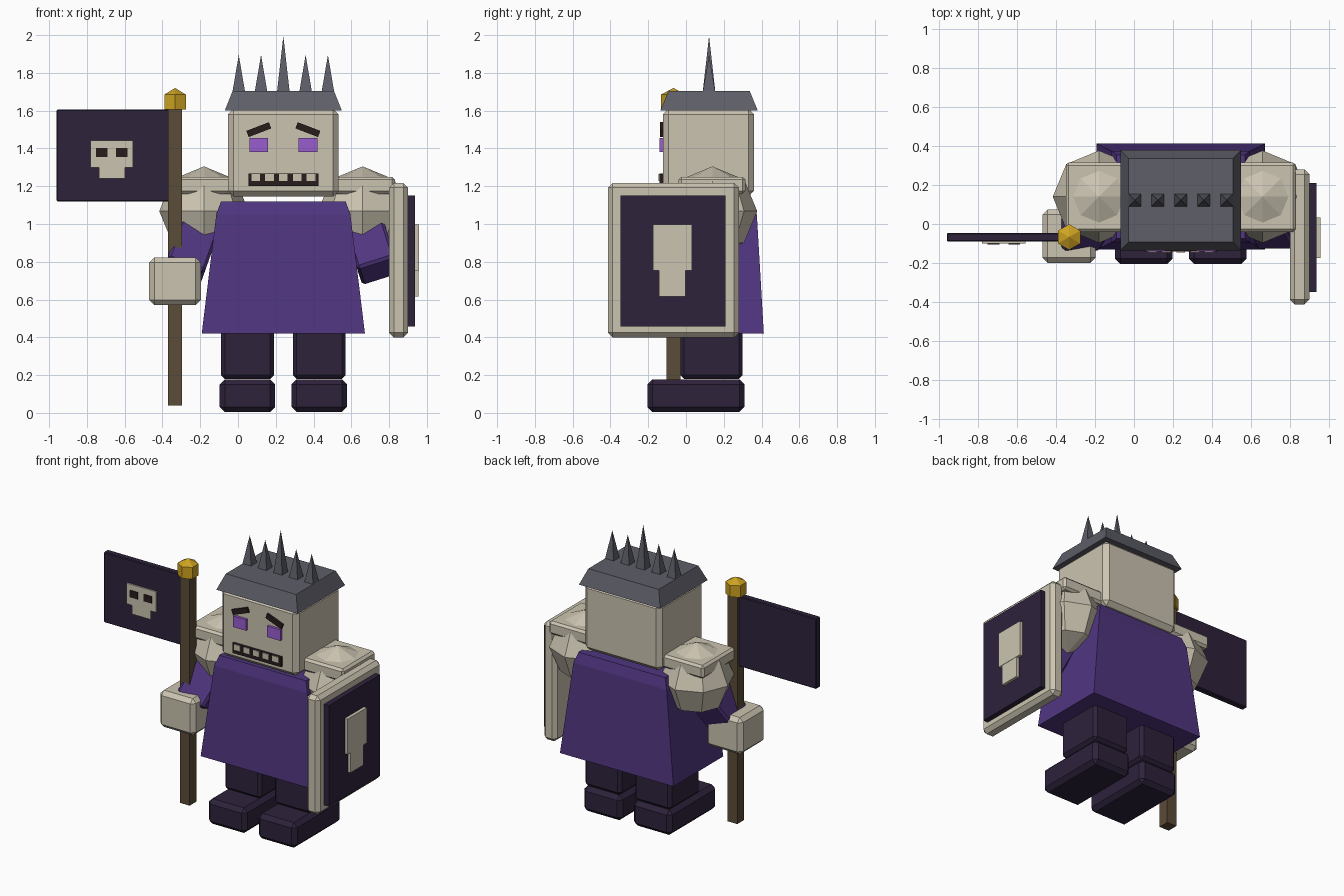
import bpy, bmesh, math
from mathutils import Vector, Matrix

cube = bpy.data.objects.get("Cube")
if cube:
    bpy.data.objects.remove(cube, do_unlink=True)


def material(name, r, g, b):
    m = bpy.data.materials.new(name)
    m.use_nodes = True
    m.diffuse_color = (r, g, b, 1)
    m.node_tree.nodes["Principled BSDF"].inputs["Base Color"].default_value = (r, g, b, 1)
    return m


BONE = material("bone", 0.60, 0.55, 0.44)
PURPLE = material("purple_cloth", 0.08, 0.036, 0.215)
DARK = material("dark_plum", 0.027, 0.016, 0.044)
IRON = material("iron_grey", 0.11, 0.112, 0.138)
WOOD = material("brown_wood", 0.105, 0.072, 0.04)
GOLD = material("gold", 0.62, 0.37, 0.016)
VIOLET = material("bright_violet", 0.32, 0.11, 0.63)
BLACK = material("brown_black", 0.022, 0.012, 0.012)

MID = 0.24    # centre line of the body
DEPTH = 0.14  # middle of the body in y


def finish(name, bm, mat, matrix=None):
    bmesh.ops.recalc_face_normals(bm, faces=bm.faces)
    me = bpy.data.meshes.new(name)
    bm.to_mesh(me)
    bm.free()
    me.materials.append(mat)
    ob = bpy.data.objects.new(name, me)
    if matrix:
        ob.matrix_world = matrix
    bpy.context.collection.objects.link(ob)
    return ob


def block(name, mat, x, y, z, bevel=0.0, tilt=None):
    """Box between ranges, with chamfered edges and an optional rotation."""
    bm = bmesh.new()
    bmesh.ops.create_cube(bm, size=1)
    size = [r[1] - r[0] for r in (x, y, z)]
    bmesh.ops.scale(bm, vec=size, verts=bm.verts)
    if bevel:
        bmesh.ops.bevel(bm, geom=bm.edges[:], offset=bevel, segments=1, affect='EDGES')
    centre = Vector([(r[0] + r[1]) / 2 for r in (x, y, z)])
    return finish(name, bm, mat, Matrix.Translation(centre) @ (tilt or Matrix()))


def loft(name, mat, centre, rings):
    """Stack of rectangles given as (z, half width, half depth)."""
    bm = bmesh.new()
    loops = []
    for z, w, d in rings:
        loops.append([bm.verts.new((centre[0] + sx * w, centre[1] + sy * d, z))
                      for sx, sy in ((-1, -1), (1, -1), (1, 1), (-1, 1))])
    bm.faces.new(loops[0])
    bm.faces.new(loops[-1])
    for a, b in zip(loops, loops[1:]):
        for i in range(4):
            j = (i + 1) % 4
            bm.faces.new((a[i], a[j], b[j], b[i]))
    return finish(name, bm, mat)


def cone(name, mat, sides, r1, r2, z0, z1, x, y, turn=0.0):
    bm = bmesh.new()
    bmesh.ops.create_cone(bm, cap_ends=True, segments=sides, radius1=r1, radius2=r2, depth=z1 - z0)
    return finish(name, bm, mat, Matrix.Translation((x, y, (z0 + z1) / 2)) @ Matrix.Rotation(turn, 4, 'Z'))


def arm(name, start, end, width):
    start, end = Vector(start), Vector(end)
    bm = bmesh.new()
    bmesh.ops.create_cube(bm, size=1)
    bmesh.ops.scale(bm, vec=(width, width, (end - start).length), verts=bm.verts)
    bmesh.ops.bevel(bm, geom=bm.edges[:], offset=0.015, segments=1, affect='EDGES')
    down = (start - end).normalized()
    side = Vector((0, 1, 0)).cross(down).normalized()
    rot = Matrix((side, down.cross(side), down)).transposed().to_4x4()
    finish(name, bm, PURPLE, Matrix.Translation((start + end) / 2) @ rot)


# Tunic
loft("tunic", PURPLE, (MID, DEPTH),
     [(0.42, 0.432, 0.272), (1.05, 0.355, 0.235), (1.12, 0.33, 0.215)])

# Legs, feet and shoulder armour
for side, s in (("right", -1), ("left", 1)):
    x = MID + s * 0.19
    block(side + "_leg", DARK, (x - 0.14, x + 0.14), (-0.03, 0.30), (0.18, 0.55), 0.02)
    block(side + "_foot", DARK, (x - 0.147, x + 0.147), (-0.205, 0.31), (0.005, 0.178), 0.027)
    x = MID + s * 0.42
    bm = bmesh.new()
    bmesh.ops.create_uvsphere(bm, u_segments=8, v_segments=4, radius=0.237)
    finish(side + "_shoulder_ball", bm, BONE, Matrix.Translation((x, DEPTH, 1.068)))
    block(side + "_shoulder_plate", BONE, (x - 0.17, x + 0.17), (-0.04, 0.315), (1.16, 1.25), 0.015)

# Arms and hand
arm("right_arm", (-0.18, 0.13, 1.05), (-0.29, -0.05, 0.74), 0.21)
arm("left_arm", (0.65, 0.13, 1.05), (0.745, -0.04, 0.75), 0.21)
block("right_hand", BONE, (-0.47, -0.197), (-0.2, 0.075), (0.57, 0.823), 0.027)

# Head and face
block("head", BONE, (MID - 0.293, MID + 0.293), (-0.123, 0.36), (1.145, 1.61), 0.03)
for side, s in (("right", -1), ("left", 1)):
    x = MID + s * 0.13
    block(side + "_eye", VIOLET, (x - 0.05, x + 0.05), (-0.14, -0.115), (1.38, 1.456))
    block(side + "_brow", BLACK, (x - 0.064, x + 0.064), (-0.137, -0.115), (1.482, 1.517),
          tilt=Matrix.Rotation(s * math.radians(21), 4, 'Y'))
block("mouth", BLACK, (MID - 0.185, MID + 0.185), (-0.14, -0.115), (1.2, 1.268))
for i in range(5):
    x = MID + (i - 2) * 0.073
    block(f"tooth_{i + 1}", BONE, (x - 0.023, x + 0.023), (-0.146, -0.13), (1.228, 1.266))

# Crown
loft("crown_band", IRON, (MID, 0.122), [(1.6, 0.31, 0.258), (1.705, 0.268, 0.215)])
for i in range(5):
    top = 1.995 if i == 2 else 1.895
    cone(f"crown_spike_{i + 1}", IRON, 4, 0.047, 0, 1.70, top,
         MID + (i - 2) * 0.118, 0.122, math.pi / 4)

# Banner
POLE_X, POLE_Y = -0.333, -0.067
block("banner_pole", WOOD, (POLE_X - 0.037, POLE_X + 0.037), (POLE_Y - 0.037, POLE_Y + 0.037), (0.04, 1.62))
cone("finial_body", GOLD, 6, 0.066, 0.066, 1.605, 1.685, POLE_X, POLE_Y)
cone("finial_tip", GOLD, 6, 0.066, 0, 1.685, 1.72, POLE_X, POLE_Y)
block("banner_cloth", DARK, (-0.96, POLE_X), (-0.09, -0.046), (1.12, 1.605), 0.005)
block("banner_skull", BONE, (-0.78, -0.556), (-0.1, -0.085), (1.3, 1.442))
block("banner_skull_jaw", BONE, (-0.737, -0.597), (-0.1, -0.085), (1.24, 1.3))
for side, s in (("right", -1), ("left", 1)):
    x = -0.668 + s * 0.053
    block(f"banner_skull_{side}_eye", BLACK, (x - 0.03, x + 0.03), (-0.106, -0.095), (1.355, 1.402))

# Shield
block("shield_frame", BONE, (0.8, 0.9), (-0.413, 0.28), (0.4, 1.218), 0.025)
block("shield_panel", DARK, (0.88, 0.936), (-0.348, 0.21), (0.457, 1.152))
block("shield_skull", BONE, (0.92, 0.958), (-0.175, 0.033), (0.755, 0.998))
block("shield_skull_jaw", BONE, (0.92, 0.956), (-0.142, -0.002), (0.615, 0.755))
